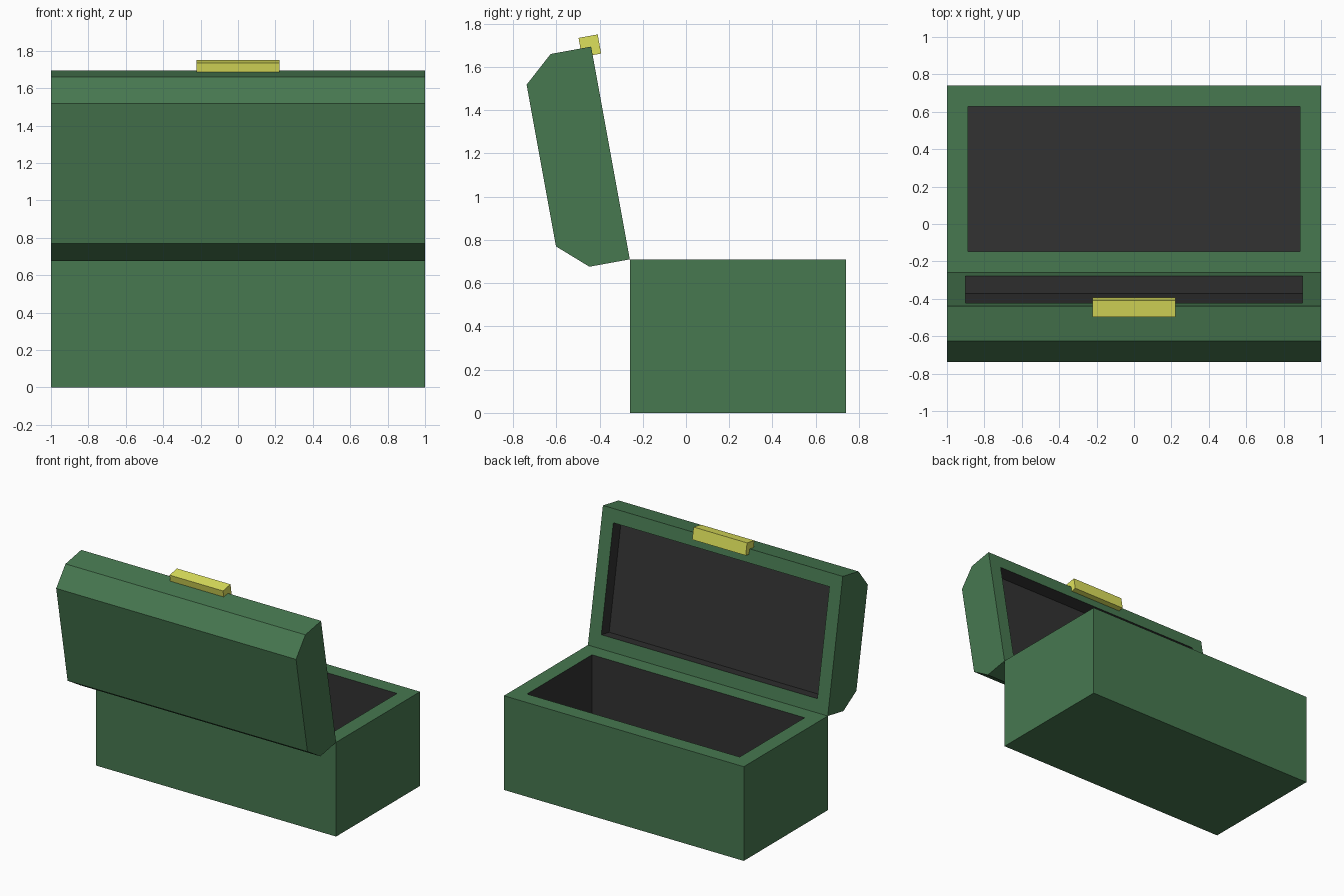
import bpy, bmesh, math
from mathutils import Vector

if "Cube" in bpy.data.objects:
    bpy.data.objects.remove(bpy.data.objects["Cube"])


def srgb(r, g, b):
    lin = [(c / 255 / 12.92 if c < 10 else ((c / 255 + 0.055) / 1.055) ** 2.4) for c in (r, g, b)]
    return (*lin, 1.0)


def material(name, rgb):
    m = bpy.data.materials.new(name)
    m.diffuse_color = srgb(*rgb)
    m.use_nodes = True
    m.node_tree.nodes["Principled BSDF"].inputs["Base Color"].default_value = m.diffuse_color
    return m


GREEN = material("green_shell", (71, 120, 80))
DARK = material("dark_lining", (50, 50, 50))
GOLD = material("gold_latch", (222, 225, 92))

HINGE = Vector((0, -0.26, 0.71))
OPEN = math.radians(100.3)


def prism(name, profile, half_width, mats, pocket=None):
    """Extrude a (y, z) profile along x; pocket = (open side z sign, rim, depth)."""
    bm = bmesh.new()
    face = bm.faces.new([bm.verts.new((-half_width, y, z)) for y, z in profile])
    ext = bmesh.ops.extrude_face_region(bm, geom=[face])
    moved = [v for v in ext["geom"] if isinstance(v, bmesh.types.BMVert)]
    bmesh.ops.translate(bm, vec=(2 * half_width, 0, 0), verts=moved)
    bmesh.ops.recalc_face_normals(bm, faces=bm.faces)
    if pocket:
        side, rim, depth = pocket
        bm.normal_update()
        mouth = max(bm.faces, key=lambda f: f.normal.z * side)
        bmesh.ops.inset_individual(bm, faces=[mouth], thickness=rim, use_even_offset=True)
        # Sink the inset face and line the hollow
        hollow = bmesh.ops.extrude_discrete_faces(bm, faces=[mouth])["faces"][0]
        bmesh.ops.translate(bm, vec=(0, 0, -side * depth), verts=hollow.verts[:])
        for e in hollow.edges:
            for f in e.link_faces:
                f.material_index = 1
    me = bpy.data.meshes.new(name)
    bm.to_mesh(me)
    bm.free()
    for m in mats:
        me.materials.append(m)
    ob = bpy.data.objects.new(name, me)
    bpy.context.collection.objects.link(ob)
    return ob


# Open box body
prism("chest_body", [(-0.26, 0), (0.74, 0), (0.74, 0.71), (-0.26, 0.71)], 1.0,
      [GREEN, DARK], pocket=(1, 0.113, 0.6))

# Bevelled lid, modelled closed and swung open about the hinge
lid = prism("lid", [(0, 0), (1, 0), (1, 0.19), (0.88, 0.325), (0.12, 0.325), (0, 0.19)], 1.0,
            [GREEN, DARK], pocket=(-1, 0.099, 0.096))

# Latch on the lid's free edge
latch = prism("latch", [(0.96, -0.04), (1.05, -0.04), (1.05, 0.05), (0.96, 0.05)], 0.223, [GOLD])

for ob in (lid, latch):
    ob.location = HINGE
    ob.rotation_euler.x = OPEN
